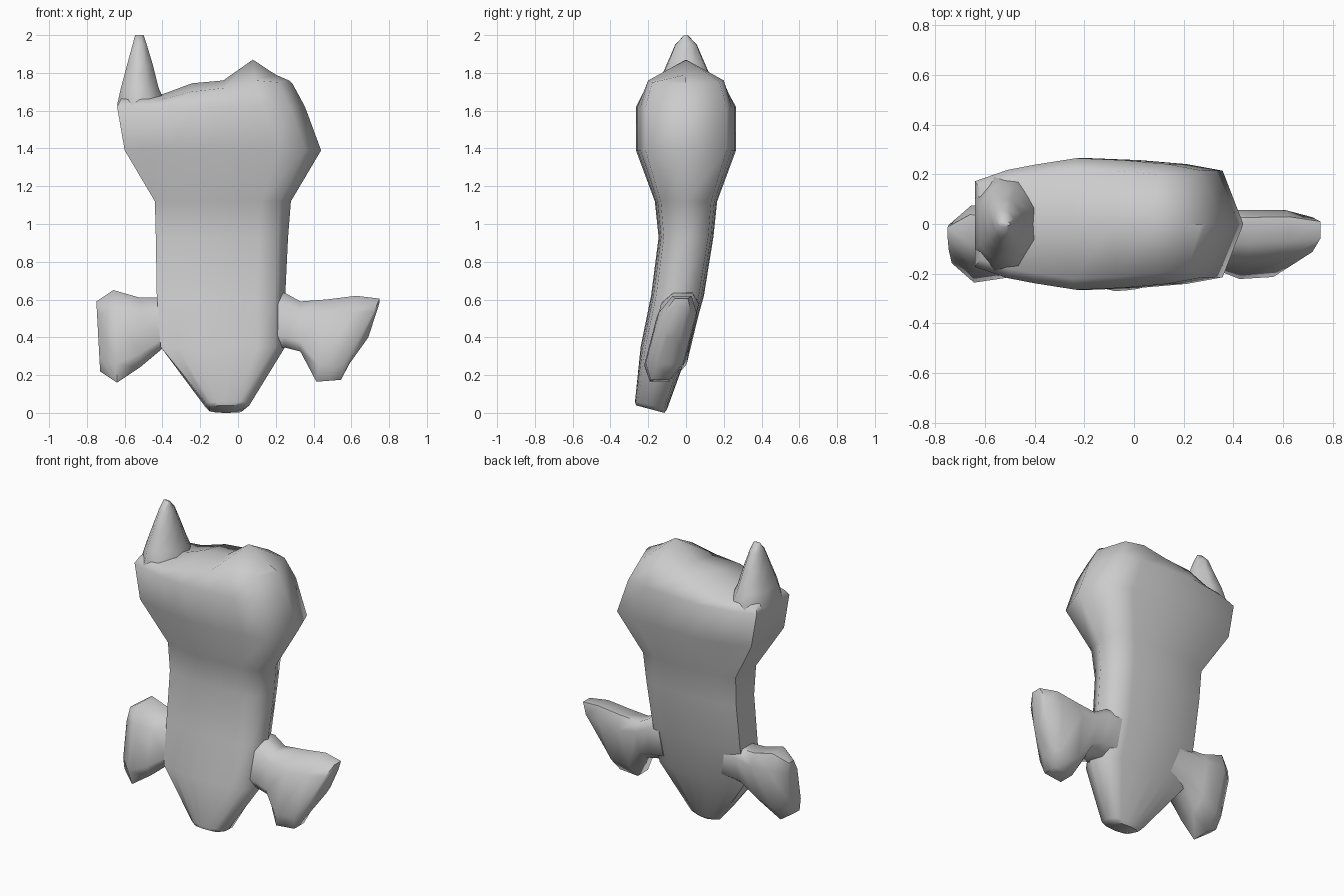
import bpy, bmesh

if "Cube" in bpy.data.objects:
    bpy.data.objects.remove(bpy.data.objects["Cube"])

grey = bpy.data.materials.new("plain grey")
grey.use_nodes = True
grey.diffuse_color = (0.6, 0.6, 0.6, 1)
grey.node_tree.nodes["Principled BSDF"].inputs["Base Color"].default_value = (0.6, 0.6, 0.6, 1)


def loft(name, rings):
    """Skin a list of equal-length point rings and cap both ends."""
    bm = bmesh.new()
    loops = [[bm.verts.new(p) for p in ring] for ring in rings]
    n = len(loops[0])
    for a, b in zip(loops, loops[1:]):
        for i in range(n):
            j = (i + 1) % n
            bm.faces.new((a[i], a[j], b[j], b[i]))
    bm.faces.new(loops[0])
    bm.faces.new(loops[-1])
    bmesh.ops.remove_doubles(bm, verts=bm.verts, dist=0.0005)
    bmesh.ops.recalc_face_normals(bm, faces=bm.faces)
    mesh = bpy.data.meshes.new(name)
    bm.to_mesh(mesh)
    bm.free()
    mesh.materials.append(grey)
    obj = bpy.data.objects.new(name, mesh)
    bpy.context.collection.objects.link(obj)
    bpy.ops.object.select_all(action="DESELECT")
    obj.select_set(True)
    bpy.context.view_layer.objects.active = obj
    bpy.ops.object.shade_smooth_by_angle(angle=1.0)
    return obj


# Body cross-section: blunt on the right side, ridged on the left side
half = [(0, .65), (.13, .82), (.24, .9), (.41, 1), (.6, .97), (.78, .91), (.92, .81)]
section = [(u, -v) for u, v in half] + [(1, 0)] + [(u, v) for u, v in reversed(half)]


def body_ring(xl, xr, yc, h, heights, tilt=0):
    ring = []
    for i, (u, v) in enumerate(section):
        z = heights[min(i, len(section) - 1 - i)] if isinstance(heights, list) else heights
        ring.append((xl + u * (xr - xl), yc + v * h, z - tilt * v))
    return ring


shoulder = [1.66, 1.66, 1.66, 1.70, 1.72, 1.76, 1.75, 1.74]
crest = [1.68, 1.68, 1.69, 1.745, 1.76, 1.87, 1.79, 1.76]
loft("body", [
    body_ring(-.15, .03, -.19, .075, .02, .02),
    body_ring(-.17, .06, -.185, .085, .04, .02),
    body_ring(-.41, .25, -.11, .13, .35),
    body_ring(-.43, .25, -.045, .14, .62),
    body_ring(-.435, .265, 0, .145, .93),
    body_ring(-.44, .28, 0, .165, 1.12),
    body_ring(-.6, .44, 0, .265, 1.39),
    body_ring(-.64, .355, 0, .265, 1.62),
    body_ring(-.62, .29, 0, .22, shoulder),
    body_ring(-.6, .27, 0, 0, crest),
])

# Single ear: tapered sections (z, x outer, x inner, half depth)
oval = [(0, -.5), (.3, -.95), (.7, -.9), (1, -.35), (1, .35), (.7, .9), (.3, .95), (0, .5)]
loft("ear", [
    [(xo + u * (xi - xo), v * d, z) for u, v in oval]
    for z, xo, xi, d in [(1.44, -.6, -.36, .2), (1.63, -.64, -.38, .2), (1.72, -.62, -.42, .165),
                         (1.84, -.588, -.45, .11), (1.95, -.558, -.483, .06), (2, -.545, -.5, .01)]
])

# Flippers: upright sections along x (x, bottom, top, half thickness)
profile = [(0, -.5), (.2, -1), (.8, -1), (1, -.5), (1, .5), (.8, 1), (.2, 1), (0, .5)]


def flipper(name, stations, lean):
    loft(name, [
        [(x + skew * (u - .5), -.18 + lean * (zb + u * (zt - zb) - .2) + .05 + v * d,
          zb + u * (zt - zb)) for u, v in profile]
        for x, zb, zt, d, skew in stations
    ])


flipper("left_flipper", [
    (.15, .36, .64, .1, 0), (.25, .345, .635, .1, 0), (.33, .325, .59, .1, 0), (.44, .165, .6, .105, .05),
    (.585, .175, .62, .1, .08), (.67, .26, .605, .07, .16), (.72, .4, .585, .04, .06)], .26)
flipper("right_flipper", [
    (-.2, .36, .61, .1, 0), (-.4, .34, .61, .1, 0), (-.52, .24, .61, .115, 0),
    (-.65, .16, .65, .12, -.02), (-.74, .22, .59, .05, -.02)], .24)
